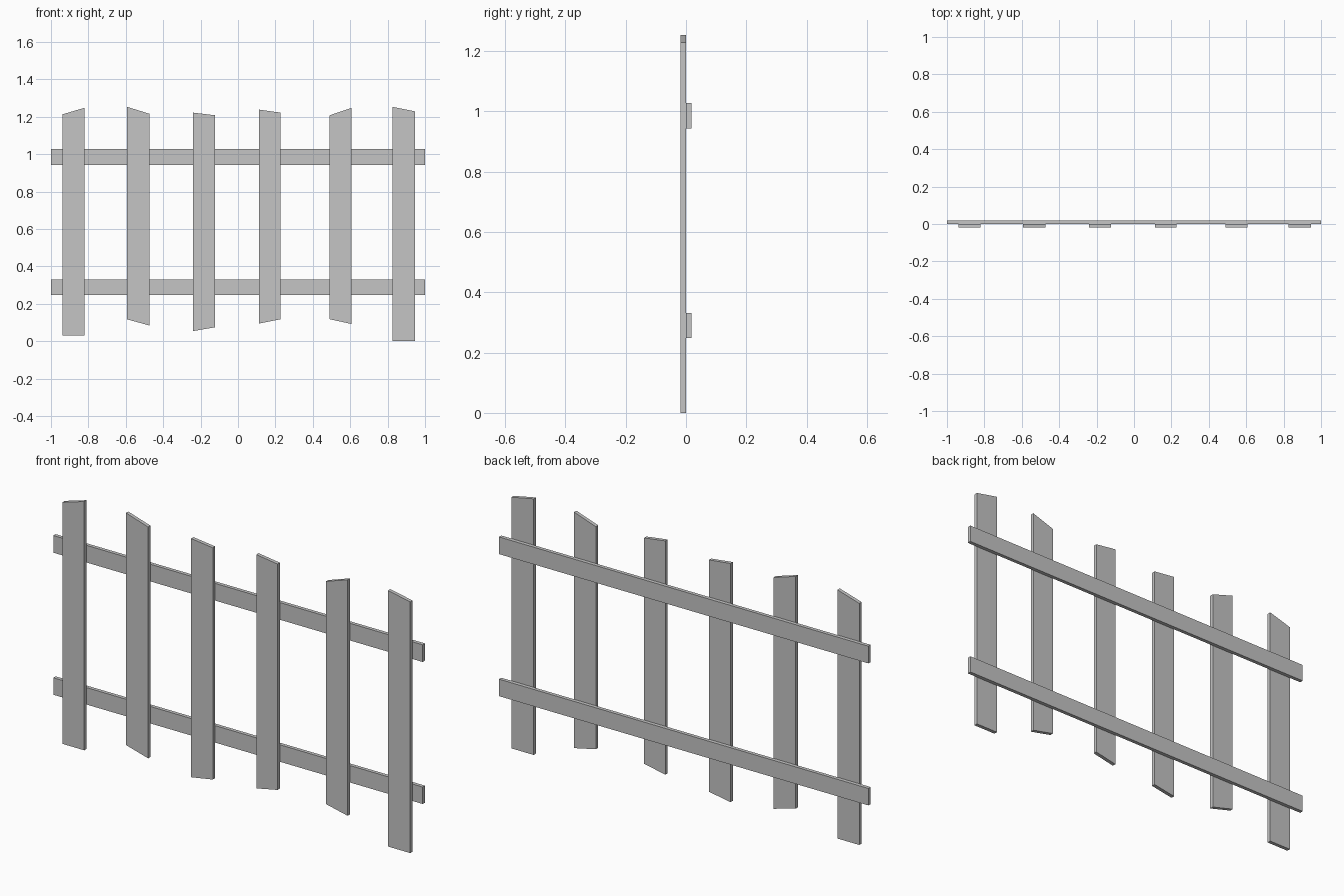
import bpy
import bmesh

cube = bpy.data.objects.get("Cube")
if cube:
    bpy.data.objects.remove(cube, do_unlink=True)

grey = bpy.data.materials.new("light grey")
grey.use_nodes = True
colour = (0.56, 0.56, 0.56, 1)
grey.diffuse_color = colour
grey.node_tree.nodes["Principled BSDF"].inputs["Base Color"].default_value = colour


def board(name, outline, y_front, y_back):
    """Extrude an x-z outline between two depths."""
    bm = bmesh.new()
    face = bm.faces.new([bm.verts.new((x, y_front, z)) for x, z in outline])
    extruded = bmesh.ops.extrude_face_region(bm, geom=[face])
    verts = [v for v in extruded["geom"] if isinstance(v, bmesh.types.BMVert)]
    bmesh.ops.translate(bm, verts=verts, vec=(0, y_back - y_front, 0))
    bmesh.ops.recalc_face_normals(bm, faces=bm.faces)
    mesh = bpy.data.meshes.new(name)
    bm.to_mesh(mesh)
    bm.free()
    mesh.materials.append(grey)
    obj = bpy.data.objects.new(name, mesh)
    bpy.context.collection.objects.link(obj)


THICK = 0.018

# Pickets: left x, right x, bottom left, bottom right, top right, top left
pickets = [
    (-0.938, -0.82, 0.031, 0.031, 1.248, 1.213),
    (-0.594, -0.474, 0.117, 0.084, 1.216, 1.253),
    (-0.241, -0.124, 0.054, 0.074, 1.208, 1.222),
    (0.112, 0.227, 0.094, 0.117, 1.222, 1.238),
    (0.488, 0.606, 0.118, 0.092, 1.247, 1.207),
    (0.825, 0.945, 0, 0, 1.229, 1.253),
]
for i, (x0, x1, bl, br, tr, tl) in enumerate(pickets, 1):
    board(f"picket_{i}", [(x0, bl), (x1, br), (x1, tr), (x0, tl)], -THICK, 0)

# Rails across the back of the pickets
for name, low, high in (("lower_rail", 0.248, 0.331), ("upper_rail", 0.943, 1.027)):
    board(name, [(-1, low), (1, low), (1, high), (-1, high)], 0, THICK)
